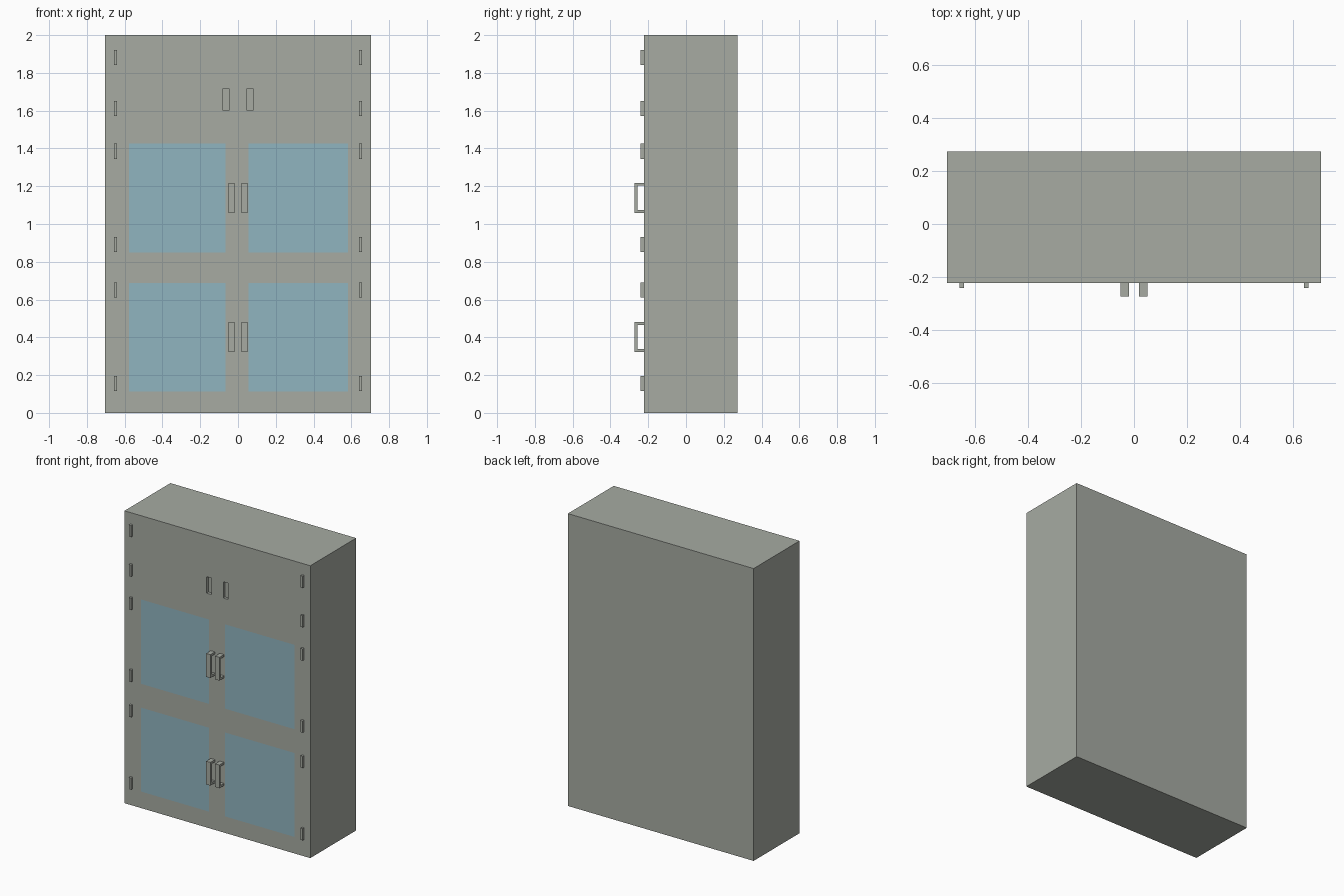
import bpy, bmesh
from mathutils import Vector

if "Cube" in bpy.data.objects:
    bpy.data.objects.remove(bpy.data.objects["Cube"])


def material(name, rgb):
    m = bpy.data.materials.new(name)
    m.diffuse_color = (*rgb, 1)
    m.use_nodes = True
    m.node_tree.nodes["Principled BSDF"].inputs["Base Color"].default_value = m.diffuse_color
    return m


GREY = material("grey_metal", (0.385, 0.407, 0.365))
BLUE = material("blue_glass", (0.28, 0.46, 0.53))

W, FRONT, BACK, H = 0.703, -0.223, 0.273, 2.0


def add_box(bm, x0, x1, y0, y1, z0, z1):
    vs = bmesh.ops.create_cube(bm, size=1)["verts"]
    for v in vs:
        v.co = Vector((x1 if v.co.x > 0 else x0,
                       y1 if v.co.y > 0 else y0,
                       z1 if v.co.z > 0 else z0))


def finish(bm, name, mats):
    me = bpy.data.meshes.new(name)
    bm.to_mesh(me)
    bm.free()
    for m in mats:
        me.materials.append(m)
    ob = bpy.data.objects.new(name, me)
    bpy.context.collection.objects.link(ob)
    return ob


# Cabinet body: one box with window panes cut into the front face
PANE_X = [(-0.577, -0.065), (0.056, 0.583)]
PANE_Z = [(0.113, 0.687), (0.85, 1.427)]
PULL_X = [(-0.082, -0.045), (0.045, 0.082)]
PULL_Z = [(1.603, 1.715)]

bm = bmesh.new()
add_box(bm, -W, W, FRONT, BACK, 0, H)
for axis, spans in ((Vector((1, 0, 0)), PANE_X + PULL_X),
                    (Vector((0, 0, 1)), PANE_Z + PULL_Z)):
    for cut in (c for span in spans for c in span):
        bmesh.ops.bisect_plane(bm, geom=bm.verts[:] + bm.edges[:] + bm.faces[:],
                               plane_co=axis * cut, plane_no=axis)


def front_faces(xs, zs):
    found = []
    for f in bm.faces:
        c = f.calc_center_median()
        if (abs(c.y - FRONT) < 1e-4 and any(a < c.x < b for a, b in xs)
                and any(a < c.z < b for a, b in zs)):
            found.append(f)
    return found


for f in front_faces(PANE_X, PANE_Z):
    f.material_index = 1
# Recessed finger pulls of the upper doors
bmesh.ops.inset_region(bm, faces=front_faces(PULL_X, PULL_Z),
                       thickness=0.0, depth=-0.02)
finish(bm, "cabinet_body", [GREY, BLUE])

# Hinges down both sides, two per door
for side, name in ((-1, "left"), (1, "right")):
    bm = bmesh.new()
    for z in (0.155, 0.65, 0.892, 1.385, 1.612, 1.882):
        x = side * 0.649
        add_box(bm, x - 0.0085, x + 0.0085, -0.24, FRONT, z - 0.04, z + 0.04)
    finish(bm, name + "_hinges", [GREY])

# Bracket handles: C-shaped side profile swept across the handle width
T, TIP = 0.015, -0.273
for z0, z1, row in ((0.322, 0.481, "lower"), (1.058, 1.218, "middle")):
    for x0, x1, name in ((-0.05, -0.018, "left"), (0.018, 0.05, "right")):
        bm = bmesh.new()
        profile = [(FRONT, z0), (TIP, z0), (TIP, z1), (FRONT, z1),
                   (FRONT, z1 - T), (TIP + T, z1 - T), (TIP + T, z0 + T), (FRONT, z0 + T)]
        face = bm.faces.new([bm.verts.new((x0, y, z)) for y, z in profile])
        ext = bmesh.ops.extrude_face_region(bm, geom=[face], use_keep_orig=True)
        for v in ext["geom"]:
            if isinstance(v, bmesh.types.BMVert):
                v.co.x = x1
        bmesh.ops.recalc_face_normals(bm, faces=bm.faces[:])
        finish(bm, f"{row}_{name}_handle", [GREY])
